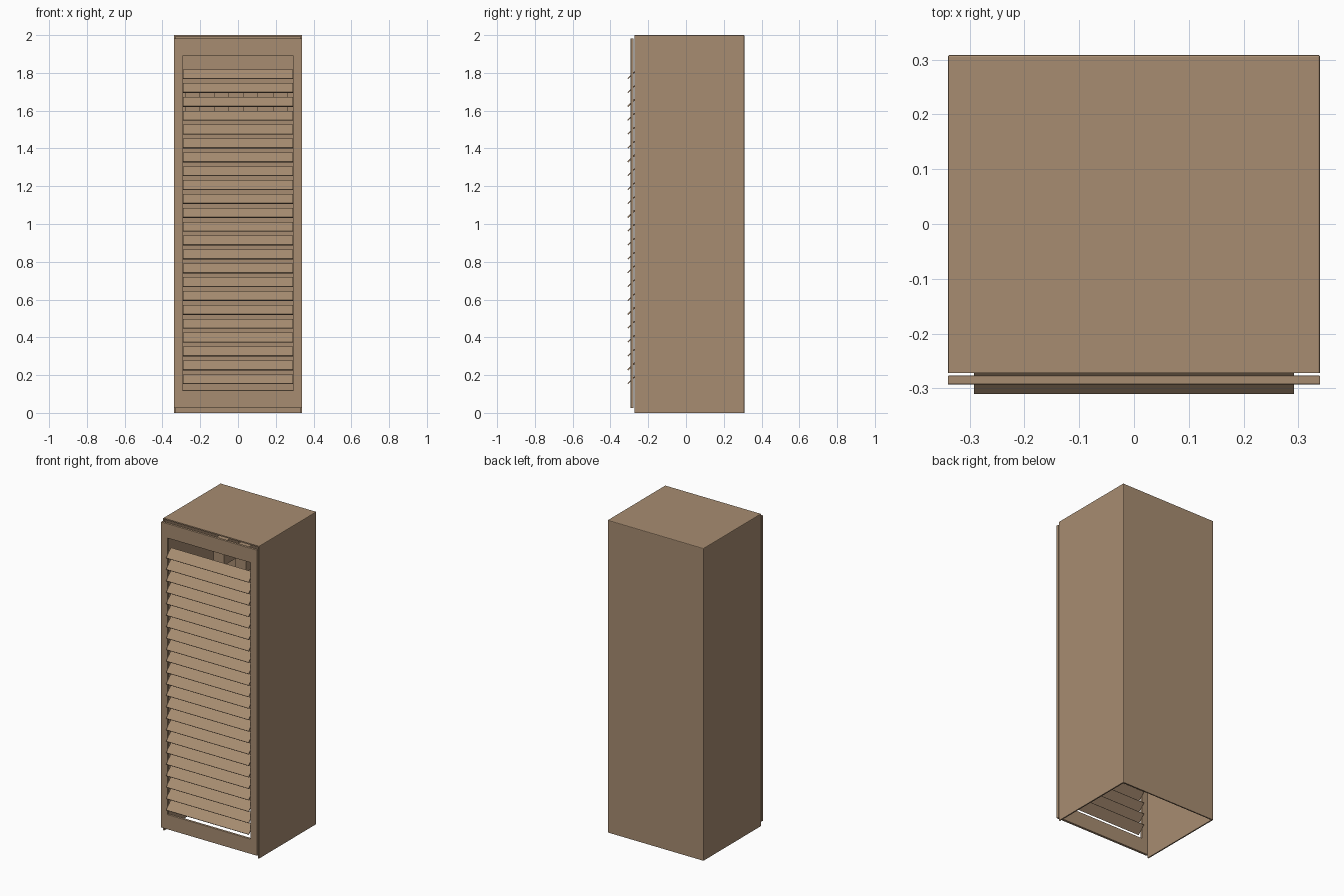
import bpy, bmesh, math
from mathutils import Matrix

cube = bpy.data.objects.get("Cube")
if cube:
    bpy.data.objects.remove(cube, do_unlink=True)

mat = bpy.data.materials.new("tan_paint")
mat.use_nodes = True
TAN = (0.39, 0.265, 0.165, 1)
mat.diffuse_color = TAN
mat.node_tree.nodes["Principled BSDF"].inputs["Base Color"].default_value = TAN


def add_box(bm, lo, hi, tilt=0.0):
    """Add a box between two corners, tilted about x through its centre."""
    mid = [(a + b) / 2 for a, b in zip(lo, hi)]
    size = [b - a for a, b in zip(lo, hi)]
    m = Matrix.Translation(mid) @ Matrix.Rotation(tilt, 4, 'X') @ Matrix.Diagonal((*size, 1))
    return bmesh.ops.create_cube(bm, size=1, matrix=m)["verts"]


def finish(name, bm, bevel=0.0):
    mesh = bpy.data.meshes.new(name)
    bm.to_mesh(mesh)
    bm.free()
    mesh.materials.append(mat)
    ob = bpy.data.objects.new(name, mesh)
    bpy.context.collection.objects.link(ob)
    if bevel:
        mod = ob.modifiers.new("edge_bevel", 'BEVEL')
        mod.width = bevel
        mod.segments = 2
    return ob


# Cabinet shell, open at the front and the bottom
W, FRONT, BACK, WALL = 0.34, -0.272, 0.309, 0.008
bm = bmesh.new()
add_box(bm, (-W, FRONT, 0), (W, BACK, 2))
bm.normal_update()
open_faces = [f for f in bm.faces if f.normal.y < -0.9 or f.normal.z < -0.9]
bmesh.ops.delete(bm, geom=open_faces, context='FACES')
corners = [e for e in bm.edges if len(e.link_faces) == 2]
bmesh.ops.bevel(bm, geom=corners, offset=0.004, segments=2, profile=0.5, affect='EDGES')
shell = finish("cabinet_shell", bm)
solid = shell.modifiers.new("wall_thickness", 'SOLIDIFY')
solid.thickness = WALL
solid.offset = -1

# Door frame: a panel with one rectangular opening
DOOR_F, DOOR_B = -0.293, -0.277
OPEN_X, OPEN_LO, OPEN_HI = 0.293, 0.12, 1.89
bm = bmesh.new()


def ring(y, x, lo, hi):
    return [bm.verts.new(p) for p in ((-x, y, lo), (x, y, lo), (x, y, hi), (-x, y, hi))]


rings = [ring(DOOR_F, W, 0.025, 1.983), ring(DOOR_F, OPEN_X, OPEN_LO, OPEN_HI),
         ring(DOOR_B, OPEN_X, OPEN_LO, OPEN_HI), ring(DOOR_B, W, 0.025, 1.983)]
for k in range(4):
    a, b = rings[k], rings[(k + 1) % 4]
    for i in range(4):
        j = (i + 1) % 4
        bm.faces.new((a[i], a[j], b[j], b[i]))
bmesh.ops.recalc_face_normals(bm, faces=bm.faces[:])
finish("door_frame", bm, 0.002)

# Louvre slats, lower edge outwards
bm = bmesh.new()
SLATS, TOP_Z, PITCH, SLAT_Y = 23, 1.793, 0.0734, -0.284
for i in range(SLATS):
    z = TOP_Z - i * PITCH
    add_box(bm, (-0.292, SLAT_Y - 0.003, z - 0.034),
            (0.292, SLAT_Y + 0.003, z + 0.034), math.radians(-45))
finish("louvre_slats", bm)

# Row of blocks on the inside of the back wall
bm = bmesh.new()
for i in range(4):
    x = -0.28 + i * 0.155
    add_box(bm, (x, 0.15, 1.57), (x + 0.076, BACK - WALL, 1.72))
finish("inner_blocks", bm)
